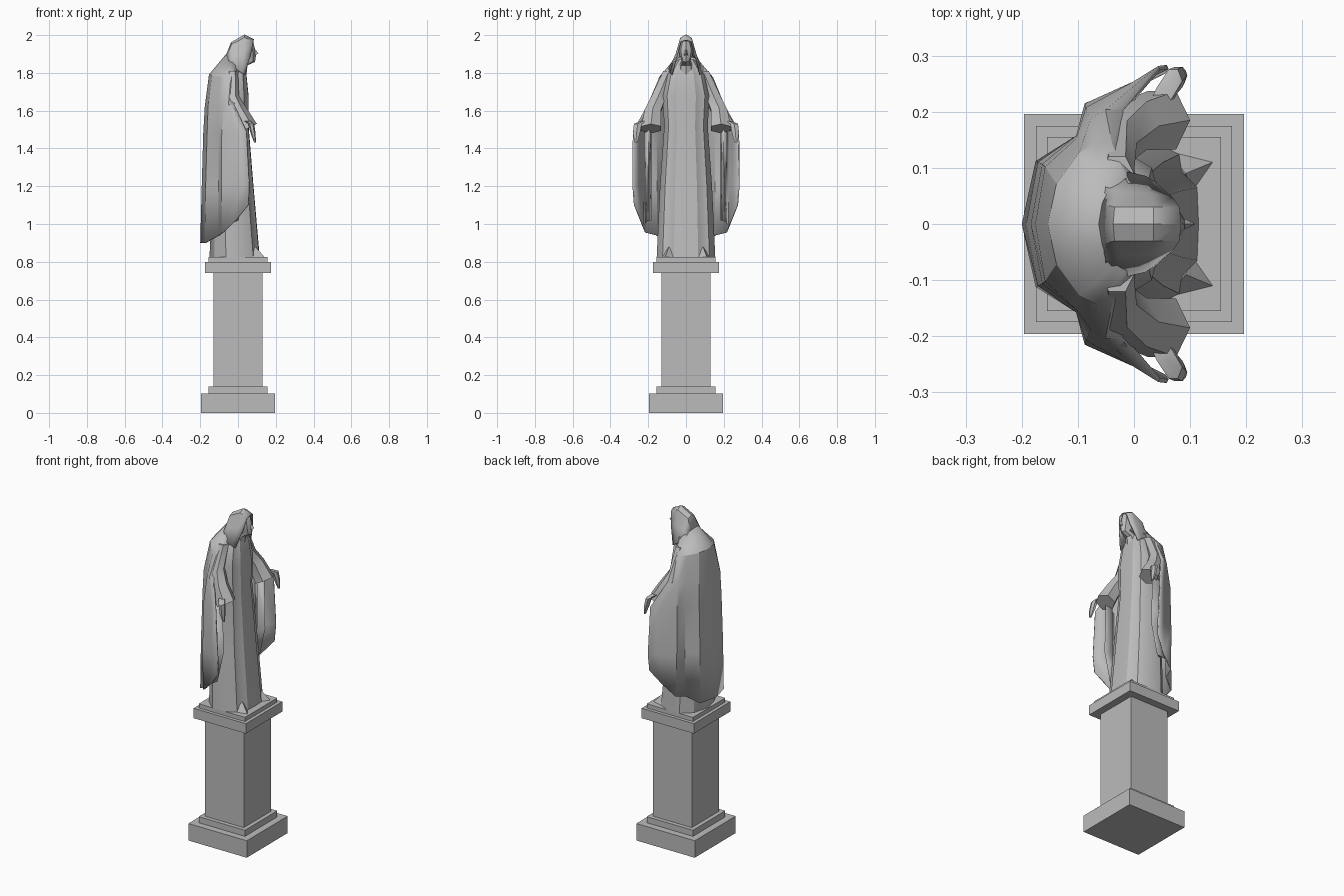
import bpy, bmesh, math
from mathutils import Vector

if "Cube" in bpy.data.objects:
    bpy.data.objects.remove(bpy.data.objects["Cube"])

stone = bpy.data.materials.new("grey stone")
stone.diffuse_color = (0.5, 0.5, 0.5, 1)
stone.use_nodes = True
stone.node_tree.nodes["Principled BSDF"].inputs["Base Color"].default_value = stone.diffuse_color


def finish(name, bm, smooth=True, thick=0):
    bmesh.ops.remove_doubles(bm, verts=bm.verts, dist=0.0005)
    bmesh.ops.recalc_face_normals(bm, faces=bm.faces)
    me = bpy.data.meshes.new(name)
    bm.to_mesh(me)
    bm.free()
    ob = bpy.data.objects.new(name, me)
    bpy.context.collection.objects.link(ob)
    me.materials.append(stone)
    if smooth:
        bpy.ops.object.select_all(action='DESELECT')
        ob.select_set(True)
        bpy.context.view_layer.objects.active = ob
        bpy.ops.object.shade_smooth_by_angle(angle=math.radians(30))
    if thick:
        m = ob.modifiers.new("thickness", 'SOLIDIFY')
        m.thickness = thick
        m.offset = 0
    return ob


def skin(bm, rows, closed=False):
    """Join rows of points with quads; closed rows also get end caps."""
    vs = [[bm.verts.new(p) for p in r] for r in rows]
    n = len(rows[0])
    for a, b in zip(vs, vs[1:]):
        for i in range(n if closed else n - 1):
            j = (i + 1) % n
            bm.faces.new((a[i], a[j], b[j], b[i]))
    if closed:
        bm.faces.new(vs[0][::-1])
        bm.faces.new(vs[-1])


def mirror_row(half):
    """Half row starting on y=0 becomes a full row from -y to +y."""
    return [(x, -y, z) for x, y, z in half[:0:-1]] + list(half)


def box(name, hx, z0, z1):
    bm = bmesh.new()
    skin(bm, [[(hx, hx, z), (-hx, hx, z), (-hx, -hx, z), (hx, -hx, z)] for z in (z0, z1)], True)
    finish(name, bm, False)


# pedestal
box("pedestal_base", 0.196, 0, 0.103)
box("pedestal_step", 0.155, 0.103, 0.14)
box("pedestal_shaft", 0.13, 0.14, 0.74)
box("pedestal_cap", 0.175, 0.74, 0.80)
box("statue_plinth", 0.155, 0.80, 0.825)

# robe: one folded outline scaled through heights (z, front x, back x, half width)
fold = [(1, 0), (.98, .42), (.80, .62), (.74, .80), (.3, 1), (-.35, 1), (-.8, .65), (-1, 0)]
outline = [(u, -v) for u, v in fold[-2:0:-1]] + fold
robe = [(.825, .115, -.15, .155), (1.2, .082, -.145, .138), (1.52, .056, -.14, .115),
        (1.68, .056, -.13, .125), (1.79, .045, -.10, .10), (1.87, .02, -.05, .045)]
bm = bmesh.new()
skin(bm, [[((f + b) / 2 + u * (f - b) / 2, v * w, z) for u, v in outline]
          for z, f, b, w in robe], True)
finish("robe", bm)

# cloak: rows from the neck down to the rising hem, back centre to front edge
cloak = [
    [(-.062, 0, 1.895), (-.055, .04, 1.885), (-.04, .06, 1.87), (-.03, .068, 1.86), (-.01, .07, 1.85), (.01, .065, 1.83)],
    [(-.15, 0, 1.79), (-.135, .07, 1.785), (-.095, .125, 1.78), (-.065, .14, 1.775), (-.04, .14, 1.77), (-.015, .12, 1.76)],
    [(-.172, 0, 1.62), (-.155, .10, 1.62), (-.10, .15, 1.63), (-.075, .185, 1.63), (-.05, .20, 1.63), (-.02, .20, 1.63)],
    [(-.18, 0, 1.48), (-.16, .105, 1.48), (-.10, .155, 1.48), (-.083, .205, 1.48), (0, .25, 1.49), (.045, .278, 1.49)],
    [(-.188, 0, 1.2), (-.168, .108, 1.2), (-.10, .155, 1.2), (-.085, .212, 1.2), (.0, .25, 1.2), (.06, .28, 1.2)],
    [(-.196, 0, .90), (-.172, .11, .90), (-.10, .155, .94), (-.08, .215, .955), (-.01, .24, 1.02), (.055, .272, 1.10)],
]
bm = bmesh.new()
skin(bm, [mirror_row(r) for r in cloak])
finish("cloak", bm, True, 0.008)

# hood: rows from the nape over the crown to the front edge
hood = [
    [(-.062, 0, 1.89), (-.055, .035, 1.885), (-.05, .06, 1.87), (-.05, .085, 1.83)],
    [(-.035, 0, 1.96), (-.033, .028, 1.95), (-.025, .055, 1.89), (-.01, .09, 1.82)],
    [(.035, 0, 2.0), (.035, .028, 1.985), (.03, .052, 1.90), (.02, .083, 1.80)],
    [(.083, 0, 1.975), (.08, .028, 1.965), (.068, .045, 1.90), (.035, .074, 1.79)],
]
bm = bmesh.new()
skin(bm, [mirror_row(r) for r in hood])
finish("hood", bm, True, 0.006)


def ring(c, ax, ay, n, tilt=0.0):
    """Ring round centre c, half sizes ax and ay, rising with x by tilt."""
    return [(c[0] + ax * math.cos(t), c[1] + ay * math.sin(t), c[2] + tilt * math.cos(t))
            for t in (2 * math.pi * k / n for k in range(n))]


# head with neck, bowed forward
bm = bmesh.new()
skin(bm, [ring(c, ax, ay, 8, t) for c, ax, ay, t in [
    ((.0, 0, 1.79), .045, .045, 0), ((.015, 0, 1.84), .035, .035, .0),
    ((.05, 0, 1.868), .04, .022, -.01), ((.045, 0, 1.89), .05, .034, 0),
    ((.045, 0, 1.925), .045, .038, 0), ((.04, 0, 1.97), .04, .025, 0)]], True)
finish("head", bm)
bm = bmesh.new()
skin(bm, [[(.09, 0, 1.925), (.09, .004, 1.92), (.09, -.004, 1.92)],
          [(.11, 0, 1.903), (.09, .01, 1.893), (.09, -.01, 1.893)]], True)
finish("nose", bm, False)

# sleeves, hands and robe points on the plinth, one per side
for s, side in ((1, "left"), (-1, "right")):
    bm = bmesh.new()
    skin(bm, [ring((x, s * y, z), ax, ay, 6, t) for x, y, z, ax, ay, t in [
        (-.03, .09, 1.81, .03, .035, 0), (-.03, .145, 1.67, .035, .045, .01),
        (.0, .175, 1.60, .045, .05, .015), (.05, .185, 1.505, .05, .06, .025)]], True)
    finish(side + "_sleeve", bm)

    bm = bmesh.new()
    skin(bm, [ring((x, s * y, z), ax, ay, 6) for x, y, z, ax, ay in [
        (.05, .225, 1.545, .018, .022), (.07, .255, 1.53, .016, .024),
        (.08, .262, 1.48, .013, .021), (.09, .265, 1.432, .005, .009)]], True)
    finish(side + "_hand", bm)

    bm = bmesh.new()
    tip = bm.verts.new((.092, s * .09, .88))
    base = [bm.verts.new((x, s * y, .825)) for x, y in ((.14, .11), (.06, .13), (.06, .07), (.105, .06))]
    bm.faces.new(base)
    for i in range(4):
        bm.faces.new((base[i], base[(i + 1) % 4], tip))
    finish(side + "_hem_point", bm, False)

    # inner fold of the cloak hanging from the forearm
    bm = bmesh.new()
    skin(bm, [[(x0, s * .185, z), (x1, s * .20, z), (-.04, s * .222, z - .02)]
              for x0, x1, z in ((.0, .035, 1.50), (.0, .04, 1.2), (-.03, .0, 1.02))])
    finish(side + "_cloak_fold", bm, True, 0.006)
